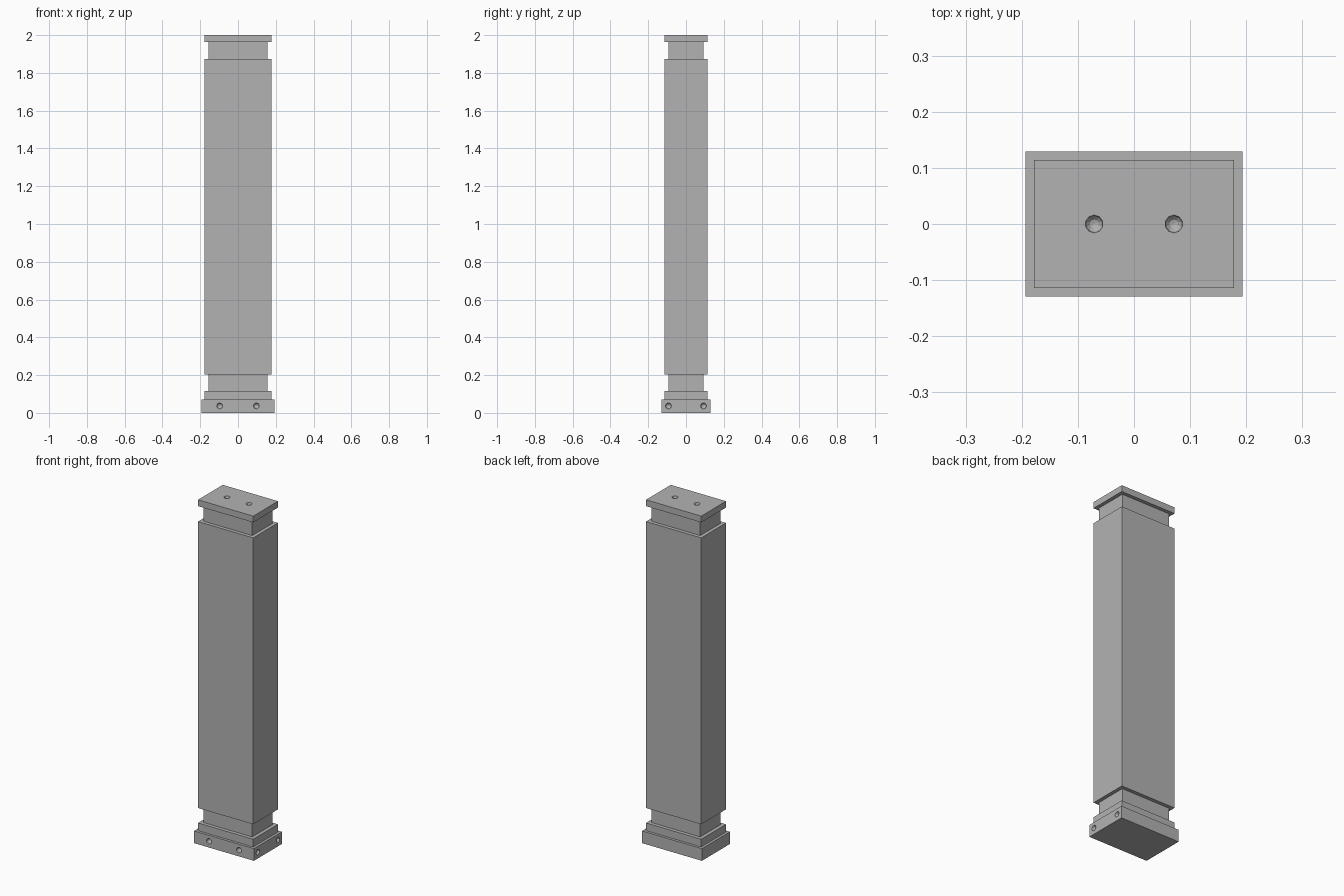
import bpy, bmesh
from mathutils import Matrix

if "Cube" in bpy.data.objects:
    bpy.data.objects.remove(bpy.data.objects["Cube"])

# Single stone colour
stone = bpy.data.materials.new("stone_grey")
stone.use_nodes = True
stone.diffuse_color = (0.45, 0.45, 0.45, 1)
stone.node_tree.nodes["Principled BSDF"].inputs["Base Color"].default_value = (0.45, 0.45, 0.45, 1)


def finish(name, bm):
    mesh = bpy.data.meshes.new(name)
    bm.to_mesh(mesh)
    bm.free()
    mesh.materials.append(stone)
    obj = bpy.data.objects.new(name, mesh)
    bpy.context.collection.objects.link(obj)
    return obj


def block(name, half_x, half_y, bottom, top):
    bm = bmesh.new()
    place = Matrix.Translation((0, 0, (bottom + top) / 2))
    size = Matrix.Diagonal((2 * half_x, 2 * half_y, top - bottom, 1))
    bmesh.ops.create_cube(bm, size=1, matrix=place @ size)
    return finish(name, bm)


def drill(target, name, centres, axis):
    """Sink low-poly round dimples into the target."""
    turn = Matrix.Identity(4) if axis == "Z" else Matrix.Rotation(
        1.5707963, 4, "X" if axis == "Y" else "Y")
    bm = bmesh.new()
    for centre in centres:
        bmesh.ops.create_uvsphere(bm, u_segments=10, v_segments=6, radius=0.016,
                                  matrix=Matrix.Translation(centre) @ turn)
    cutter = finish(name, bm)
    cutter.hide_render = True
    cutter.hide_set(True)
    cutter.display_type = "WIRE"
    cut = target.modifiers.new(name, "BOOLEAN")
    cut.operation = "DIFFERENCE"
    cut.solver = "EXACT"
    cut.object = cutter
    # Bake the cut and drop the helper
    bpy.context.view_layer.update()
    graph = bpy.context.evaluated_depsgraph_get()
    baked = bpy.data.meshes.new_from_object(target.evaluated_get(graph))
    target.modifiers.clear()
    target.data = baked
    bpy.data.objects.remove(cutter)


# Stacked parts, from the ground up
BASE_X, BASE_Y = 0.193, 0.129
BODY = (0.178, 0.114)
NECK = (0.157, 0.093)
base = block("base", BASE_X, BASE_Y, 0, 0.071)
block("base_step", *BODY, 0.071, 0.116)
block("lower_neck", *NECK, 0.116, 0.203)
block("shaft", *BODY, 0.203, 1.873)
block("upper_neck", *NECK, 1.873, 1.963)
cap = block("cap", *BODY, 1.963, 2)

# Dimples in the base front, base side and cap top
drill(base, "front_dimples", [(s * 0.097, -BASE_Y, 0.037) for s in (-1, 1)], "Y")
drill(base, "side_dimples", [(BASE_X, s * 0.093, 0.037) for s in (-1, 1)], "X")
drill(cap, "top_dimples", [(s * 0.071, 0, 2) for s in (-1, 1)], "Z")
